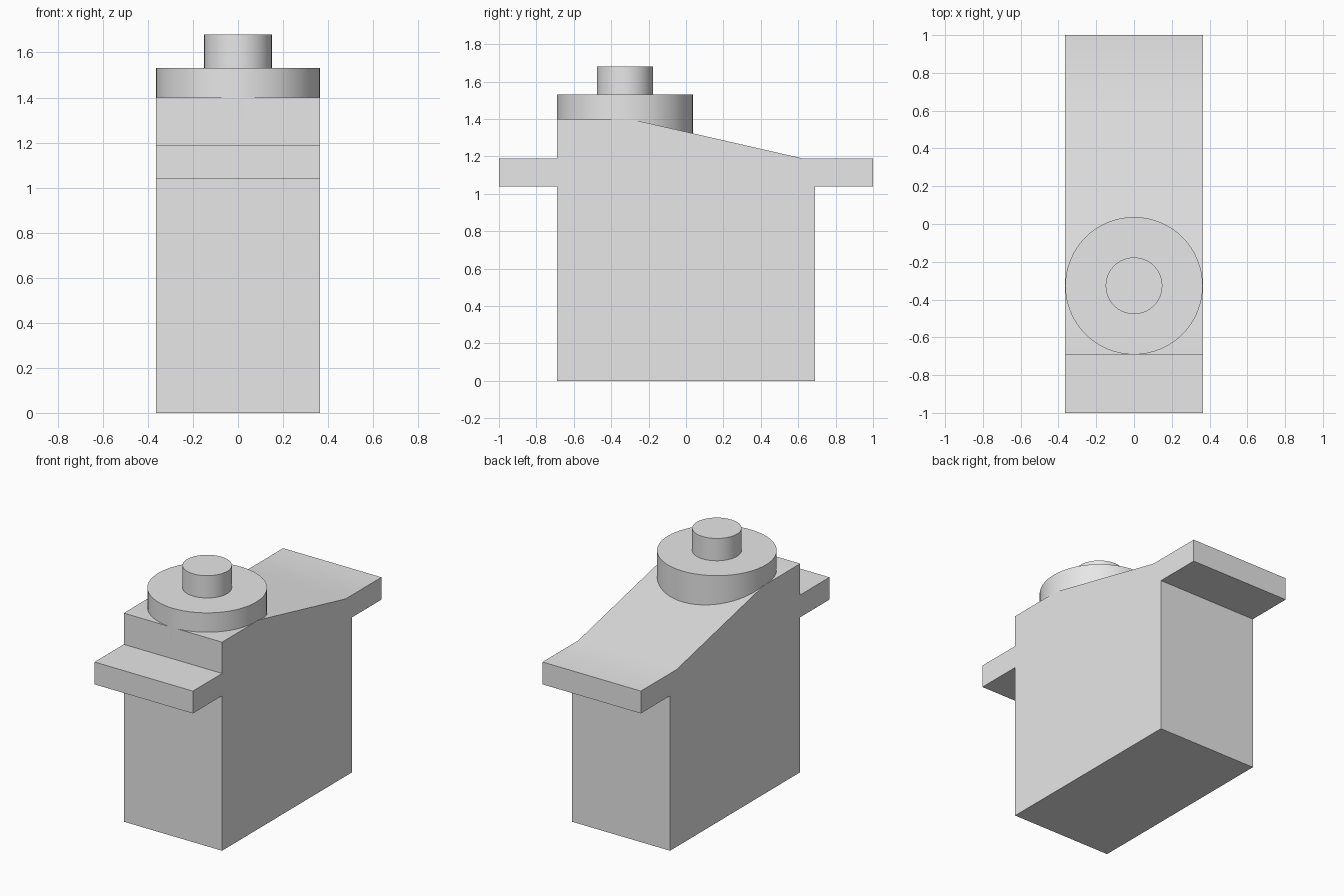
import bpy
import bmesh
import math

default = bpy.data.objects.get("Cube")
if default:
    bpy.data.objects.remove(default, do_unlink=True)

# One plain grey for every part
grey = bpy.data.materials.new("light grey")
grey.use_nodes = True
grey.diffuse_color = (0.8, 0.8, 0.8, 1)
grey.node_tree.nodes["Principled BSDF"].inputs["Base Color"].default_value = (0.8, 0.8, 0.8, 1)

HALF_WIDTH = 0.365
HALF_BODY = 0.69
FLANGE_LOW, FLANGE_TOP = 1.04, 1.19
BODY_TOP = 1.40
SHAFT_Y = -0.327


def finish(obj, name, angle):
    obj.name = name
    obj.data.materials.append(grey)
    bpy.ops.object.select_all(action="DESELECT")
    obj.select_set(True)
    bpy.context.view_layer.objects.active = obj
    bpy.ops.object.shade_smooth_by_angle(angle=math.radians(angle))


def extrude_profile(name, points):
    """Extrude a (y, z) side profile across the full width."""
    bm = bmesh.new()
    face = bm.faces.new([bm.verts.new((-HALF_WIDTH, y, z)) for y, z in points])
    result = bmesh.ops.extrude_face_region(bm, geom=[face])
    moved = [v for v in result["geom"] if isinstance(v, bmesh.types.BMVert)]
    bmesh.ops.translate(bm, verts=moved, vec=(2 * HALF_WIDTH, 0, 0))
    bmesh.ops.recalc_face_normals(bm, faces=bm.faces)
    mesh = bpy.data.meshes.new(name)
    bm.to_mesh(mesh)
    bm.free()
    obj = bpy.data.objects.new(name, mesh)
    bpy.context.collection.objects.link(obj)
    finish(obj, name, 30)


def disc(name, radius, low, high):
    bpy.ops.mesh.primitive_cylinder_add(
        vertices=64, radius=radius, depth=high - low,
        location=(0, SHAFT_Y, (low + high) / 2))
    finish(bpy.context.object, name, 30)


# Motor case with mounting flanges and a sloping rear top
extrude_profile("motor_case", [
    (-HALF_BODY, 0), (HALF_BODY, 0),
    (HALF_BODY, FLANGE_LOW), (1, FLANGE_LOW), (1, FLANGE_TOP),
    (0.62, FLANGE_TOP), (-0.30, BODY_TOP), (-HALF_BODY, BODY_TOP),
    (-HALF_BODY, FLANGE_TOP), (-1, FLANGE_TOP),
    (-1, FLANGE_LOW), (-HALF_BODY, FLANGE_LOW),
])

# Round gear housing and output shaft
disc("gear_housing", 0.364, 1.30, 1.53)
disc("output_shaft", 0.15, 1.50, 1.68)
